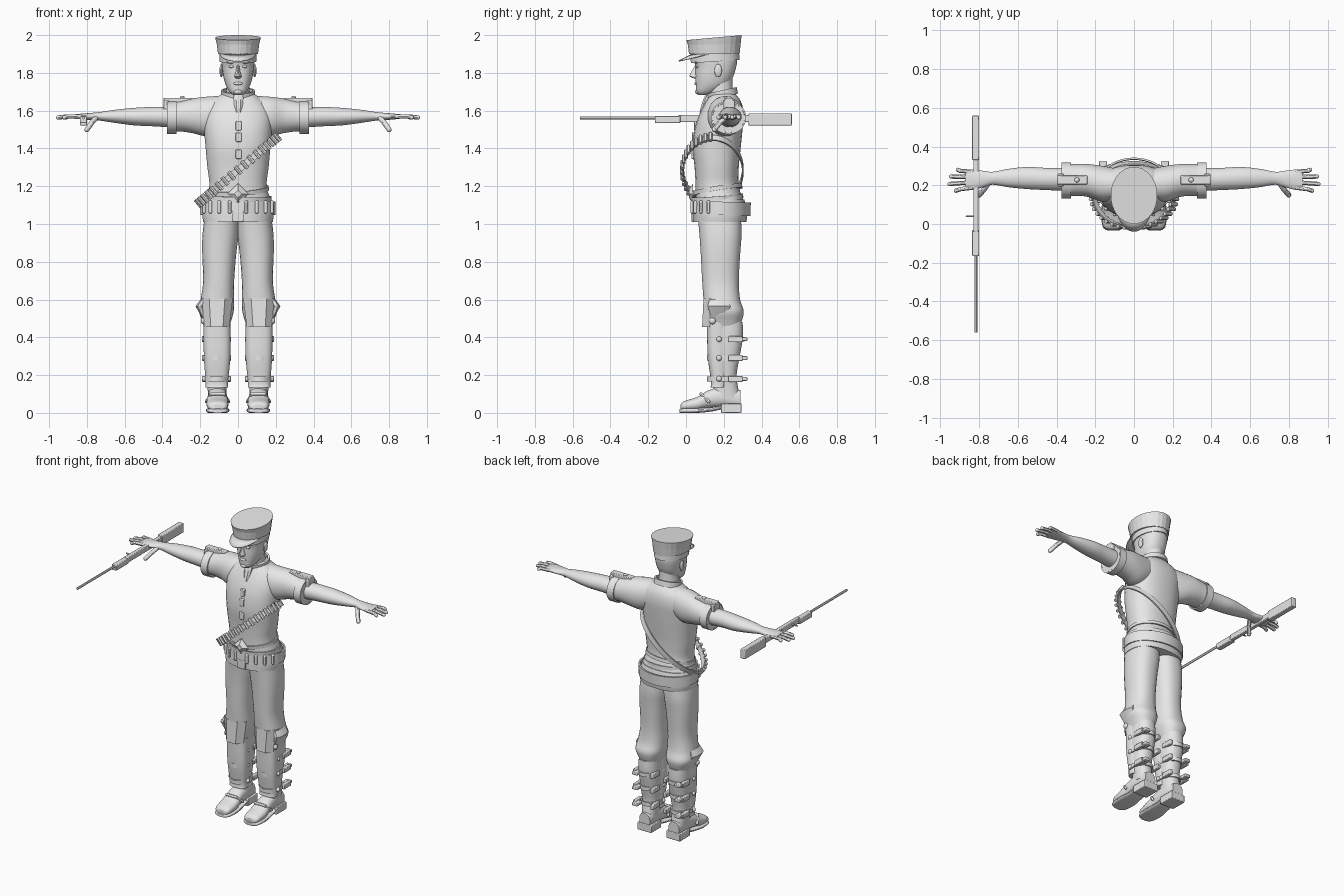
import bpy, bmesh
from math import sin, cos, pi, copysign
from mathutils import Vector, Matrix

old = bpy.data.objects.get("Cube")
if old:
    bpy.data.objects.remove(old)

grey = bpy.data.materials.new("plain_grey")
grey.use_nodes = True
GREY = (0.8, 0.8, 0.8, 1)
grey.diffuse_color = GREY
grey.node_tree.nodes["Principled BSDF"].inputs["Base Color"].default_value = GREY
parts = []


def finish(name, bm, mirror=False, bevel=0, smooth=True):
    bmesh.ops.recalc_face_normals(bm, faces=bm.faces[:])
    mesh = bpy.data.meshes.new(name)
    bm.to_mesh(mesh)
    bm.free()
    mesh.materials.append(grey)
    obj = bpy.data.objects.new(name, mesh)
    bpy.context.collection.objects.link(obj)
    if bevel:
        mod = obj.modifiers.new("Bevel", "BEVEL")
        mod.width, mod.segments = bevel, 2
    if mirror:
        mod = obj.modifiers.new("Mirror", "MIRROR")
        mod.use_mirror_merge = False
    if smooth:
        parts.append(obj)
    return obj


def spline(rings, steps):
    """Smoothly interpolate the section list."""
    out = []
    for i in range(len(rings) - 1):
        b, c = Vector(rings[i]), Vector(rings[i + 1])
        a = Vector(rings[i - 1]) if i else b
        d = Vector(rings[i + 2]) if i + 2 < len(rings) else c
        for k in range(steps):
            t = k / steps
            out.append(b + (c - a) * t / 2 + (a - b * 2.5 + c * 2 - d / 2) * t * t
                       + (b * 3 - c * 3 + d - a) * t ** 3 / 2)
    return out + [Vector(rings[-1])]


def loft(name, axis, rings, sides=28, steps=4, power=0.85, **options):
    """Rings are (position, low u, high u, low v, high v) along an axis."""
    bm = bmesh.new()
    loops = []
    for t, u0, u1, v0, v1 in spline([Vector(r) for r in rings], steps):
        loop = []
        for i in range(sides):
            angle = 2 * pi * (i + 0.5) / sides
            c, s = (copysign(abs(f) ** power, f) for f in (cos(angle), sin(angle)))
            u, v = (u0 + u1 + (u1 - u0) * c) / 2, (v0 + v1 + (v1 - v0) * s) / 2
            loop.append(bm.verts.new({"x": (t, u, v), "y": (u, t, v), "z": (u, v, t)}[axis]))
        loops.append(loop)
    for low, high in zip(loops, loops[1:]):
        for i in range(sides):
            j = (i + 1) % sides
            bm.faces.new((low[i], low[j], high[j], high[i]))
    bm.faces.new(loops[0])
    bm.faces.new(loops[-1])
    return finish(name, bm, **options)


def upright(rings):
    """Expand (z, half width, front, back) to full rings."""
    return [(z, -w, w, front, back) for z, w, front, back in rings]


def box(name, low, high, bevel=0.004, **options):
    bm = bmesh.new()
    low, high = Vector(low), Vector(high)
    bmesh.ops.create_cube(bm, size=1, matrix=Matrix.Translation((low + high) / 2)
                          @ Matrix.Diagonal((high - low).to_4d()))
    return finish(name, bm, bevel=bevel, **options)


def blob(name, centre, radii, **options):
    bm = bmesh.new()
    bmesh.ops.create_uvsphere(bm, u_segments=16, v_segments=10, radius=1,
                              matrix=Matrix.Translation(centre) @ Matrix.Diagonal((*radii, 1)))
    return finish(name, bm, **options)


def rods(name, paths, radius, rounded=True, **options):
    """Round bars through each list of points."""
    bm = bmesh.new()
    for path in paths:
        points = [Vector(p) for p in path]
        for p, q in zip(points, points[1:]):
            turn = (q - p).to_track_quat("Z", "Y").to_matrix().to_4x4()
            bmesh.ops.create_cone(bm, cap_ends=True, segments=12, radius1=radius, radius2=radius,
                                  depth=(q - p).length, matrix=Matrix.Translation((p + q) / 2) @ turn)
        for p in points if rounded else []:
            bmesh.ops.create_uvsphere(bm, u_segments=12, v_segments=8, radius=radius,
                                      matrix=Matrix.Translation(p))
    return finish(name, bm, **options)


def band(name, centre, a, b, width, thick, sides=48, **options):
    """Flat strap around an ellipse with half axes a and b."""
    bm = bmesh.new()
    centre, a, b = Vector(centre), Vector(a), Vector(b)
    across = a.cross(b).normalized() * width / 2
    loops = []
    for i in range(sides):
        ray = a * cos(2 * pi * i / sides) + b * sin(2 * pi * i / sides)
        out = ray.normalized() * thick
        loops.append([bm.verts.new(centre + ray + o) for o in (across, across + out, out - across, -across)])
    for i in range(sides):
        p, q = loops[i - 1], loops[i]
        for k in range(4):
            bm.faces.new((p[k - 1], p[k], q[k], q[k - 1]))
    return finish(name, bm, **options)


# Jacket with short sleeves
loft("jacket_body", "z", upright([
    (1.01, .18, .05, .30), (1.1, .18, .05, .31), (1.2, .153, .05, .28), (1.3, .163, .045, .28),
    (1.4, .172, .035, .29), (1.5, .18, .045, .3), (1.58, .18, .07, .305), (1.64, .15, .1, .295),
    (1.68, .1, .125, .27), (1.7, .07, .14, .25)]))
loft("jacket_skirt", "z", upright([(1.01, .185, .04, .32), (1.06, .19, .04, .325), (1.13, .175, .04, .31)]))
loft("sleeve", "x", [(.06, .13, .28, 1.5, 1.68), (.16, .115, .3, 1.465, 1.675), (.24, .14, .31, 1.48, 1.665),
                     (.31, .145, .31, 1.49, 1.65), (.375, .14, .31, 1.485, 1.64)], power=.95, mirror=True)
band("sleeve_cuff", (.35, .225, 1.563), (0, .086, 0), (0, 0, .079), .05, .008, mirror=True)
band("collar", (0, .192, 1.69), (.078, 0, 0), (0, .068, .015), .035, .012)
loft("collar_flap", "z", [(1.59, -.015, .02, .07, .11), (1.66, -.025, .03, .09, .13), (1.69, -.02, .025, .11, .14)], sides=8)
for z, y in ((1.52, .048), (1.46, .037), (1.37, .034)):
    box("jacket_tab", (-.012, y - .006, z - .025), (.018, y + .02, z + .025))
box("jacket_front_hem", (-.03, .03, 1.01), (.03, .06, 1.07))

# Shoulder straps
box("shoulder_strap", (.24, .205, 1.635), (.395, .25, 1.668), mirror=True)
box("shoulder_strap_end", (.365, .195, 1.6), (.395, .26, 1.655), mirror=True)
blob("shoulder_button", (.295, .228, 1.67), (.013, .013, .008), mirror=True)

# Arms and hands
loft("arm", "x", [(.34, .17, .29, 1.51, 1.62), (.45, .175, .29, 1.517, 1.62), (.55, .18, .295, 1.522, 1.615),
                  (.65, .19, .285, 1.535, 1.605), (.73, .203, .27, 1.547, 1.593), (.78, .19, .275, 1.55, 1.588),
                  (.84, .175, .282, 1.555, 1.583), (.87, .18, .278, 1.56, 1.58)], power=1, mirror=True)
fingers = []
for y, tip, reach in ((.187, .172, .93), (.215, .207, .963), (.243, .245, .955), (.27, .28, .92)):
    fingers.append([(.84, y, 1.569), (.9, (y + tip) / 2, 1.57), (reach - .01, tip, 1.564)])
rods("fingers", fingers, .011, mirror=True)
rods("thumb", [[(.75, .215, 1.565), (.775, .178, 1.535), (.8, .15, 1.5)]], .0135, mirror=True)

# Head and face
loft("neck", "z", upright([(1.65, .075, .13, .27), (1.7, .063, .12, .25), (1.78, .06, .11, .245)]), power=1)
loft("head", "z", upright([(1.683, .025, .068, .12), (1.7, .045, .055, .16), (1.735, .065, .052, .22),
                           (1.78, .078, .05, .25), (1.83, .085, .05, .266), (1.87, .088, .042, .272),
                           (1.93, .088, .045, .27)]))
loft("nose", "z", upright([(1.77, .012, .045, .08), (1.782, .019, .018, .08), (1.81, .011, .03, .08),
                           (1.845, .009, .05, .08)]), sides=12, power=1)
blob("lips", (0, .054, 1.744), (.024, .01, .009))
blob("chin", (0, .062, 1.7), (.022, .014, .014))
blob("eye", (.034, .06, 1.834), (.015, .012, .008), mirror=True)
blob("brow", (.036, .054, 1.856), (.028, .012, .006), mirror=True)
blob("ear", (.088, .17, 1.812), (.01, .02, .035), mirror=True)

# Cap with a sloping top and a visor
band("cap_band", (0, .153, 1.885), (.09, 0, 0), (0, .122, .008), .05, .007, sides=24)
cap = loft("cap_crown", "z", upright([(1.9, .107, .015, .285), (1.95, .113, .008, .29), (2, .121, 0, .296)]),
           sides=24, steps=1, power=1, smooth=False)
for v in cap.data.vertices:
    if v.co.z > 1.96:
        v.co.z += (v.co.y - .296) * .09
bm = bmesh.new()
rows = []
for i in range(17):
    c, s = cos(pi * i / 16), sin(pi * i / 16)
    rows.append([bm.verts.new((.097 * c, .12 - reach * s, 1.9 - drop * s)) for reach, drop in ((.09, 0), (.16, .035))])
for p, q in zip(rows, rows[1:]):
    bm.faces.new((p[0], p[1], q[1], q[0]))
finish("cap_visor", bm).modifiers.new("Solidify", "SOLIDIFY").thickness = .006

# Belts with buckle and cartridges
band("ammo_belt", (0, .187, 1.083), (.188, 0, 0), (0, .145, -.005), .07, .01)
band("upper_belt", (0, .165, 1.18), (.155, 0, .01), (0, .125, .02), .022, .008)
band("lower_belt", (0, .165, 1.14), (.17, 0, -.005), (0, .13, .01), .022, .008)
bm = bmesh.new()
bmesh.ops.create_cone(bm, cap_ends=True, segments=4, radius1=.055, radius2=.02, depth=.022,
                      matrix=Matrix.Translation((0, .026, 1.16)) @ Matrix.Rotation(pi / 2, 4, "X"))
finish("belt_buckle", bm, smooth=False)
cartridges = []
for i in range(4):
    angle = .22 + .3 * i
    x, y = .2 * sin(angle), .187 - .158 * cos(angle)
    cartridges.append([(x, y, 1.065), (x, y, 1.115)])
rods("belt_cartridges", cartridges, .01, mirror=True)

# Slanted cartridge sash
centre, side, front = Vector((0, .142, 1.285)), Vector((.2, 0, .168)), Vector((0, -.155, 0))
band("sash", centre, side, front, .034, .008)
across = side.cross(front).normalized()
shells = []
for i in range(19):
    angle = pi * (i + .5) / 19
    p = centre + (side * cos(angle) + front * sin(angle)) * 1.05
    shells.append([p - across * .026, p + across * .026])
rods("sash_cartridges", shells, .0105, rounded=False)

# Trousers
loft("trouser_leg", "z", [(.45, .05, .175, .12, .28), (.49, .035, .19, .1, .297), (.54, .022, .208, .095, .306),
                          (.6, .02, .198, .092, .287), (.7, .02, .185, .085, .28), (.85, .008, .19, .077, .288),
                          (.95, -.005, .188, .07, .295), (1.05, -.01, .175, .06, .29)], mirror=True)

# Knee guards
loft("knee_guard", "z", [(.455, .042, .182, .08, .25), (.605, .022, .2, .088, .24)], sides=8, steps=1,
     power=.8, mirror=True, smooth=False)
loft("knee_wing", "z", [(.5, .17, .19, .13, .22), (.565, .18, .226, .11, .24), (.6, .17, .2, .12, .23)],
     sides=8, steps=1, mirror=True)

# Boots with gaiters, straps and buckles
loft("boot_shaft", "z", [(.08, .062, .158, .14, .288), (.14, .06, .162, .145, .275), (.2, .056, .168, .135, .268),
                         (.3, .046, .176, .12, .285), (.4, .043, .18, .115, .302), (.48, .046, .178, .118, .3)], mirror=True)
loft("gaiter", "z", [(.135, .052, .172, .13, .21), (.17, .052, .172, .132, .215), (.3, .04, .181, .115, .22),
                     (.48, .04, .184, .11, .22)], power=.7, mirror=True)
for z, back in ((.18, .275), (.29, .287), (.39, .303)):
    depth = (back - .12) / 2
    band("boot_strap", (.113, .12 + depth, z), (.06, 0, 0), (0, depth, 0), .026, .008, mirror=True)
    for x in (.05, .178):
        box("boot_buckle", (x - .012, .225, z - .016), (x + .012, .3, z + .016), mirror=True)
        blob("boot_stud", (x, .175, z), (.014, .015, .015), mirror=True)
    box("strap_end", (.14, .27, z - .01), (.18, .325, z + .01), mirror=True)
blob("knee_stud", (.183, .14, .487), (.014, .018, .018), mirror=True)
loft("shoe", "y", [(-.028, .075, .14, .015, .045), (-.01, .056, .16, .012, .062), (.06, .05, .167, .012, .085),
                   (.12, .056, .162, .025, .12), (.2, .06, .158, .03, .14), (.288, .07, .15, .02, .12)], mirror=True)
loft("shoe_sole", "y", [(-.034, .08, .135, 0, .02), (-.015, .054, .162, 0, .024), (.06, .046, .17, 0, .026),
                        (.14, .055, .16, .008, .03), (.19, .058, .158, .02, .04)], power=.6, mirror=True)
box("shoe_heel", (.056, .185, 0), (.16, .294, .05), mirror=True)
rods("shoe_strap", [[(.05, .12, .06), (.075, .08, .1), (.14, .08, .1), (.167, .12, .06)]], .009, mirror=True)

# Rifle
box("rifle_stock", (-.836, .33, 1.522), (-.8, .56, 1.585))
box("rifle_receiver", (-.829, -.04, 1.54), (-.803, .34, 1.578))
box("rifle_fore_end", (-.836, -.165, 1.535), (-.8, -.03, 1.572))
rods("rifle_barrel", [[(-.817, -.16, 1.562), (-.817, -.56, 1.562)]], .008, rounded=False)
rods("rifle_bolt", [[(-.815, .04, 1.56), (-.865, .04, 1.56)]], .005)

bpy.ops.object.select_all(action="DESELECT")
for obj in parts:
    obj.select_set(True)
bpy.context.view_layer.objects.active = parts[0]
bpy.ops.object.shade_smooth_by_angle()
